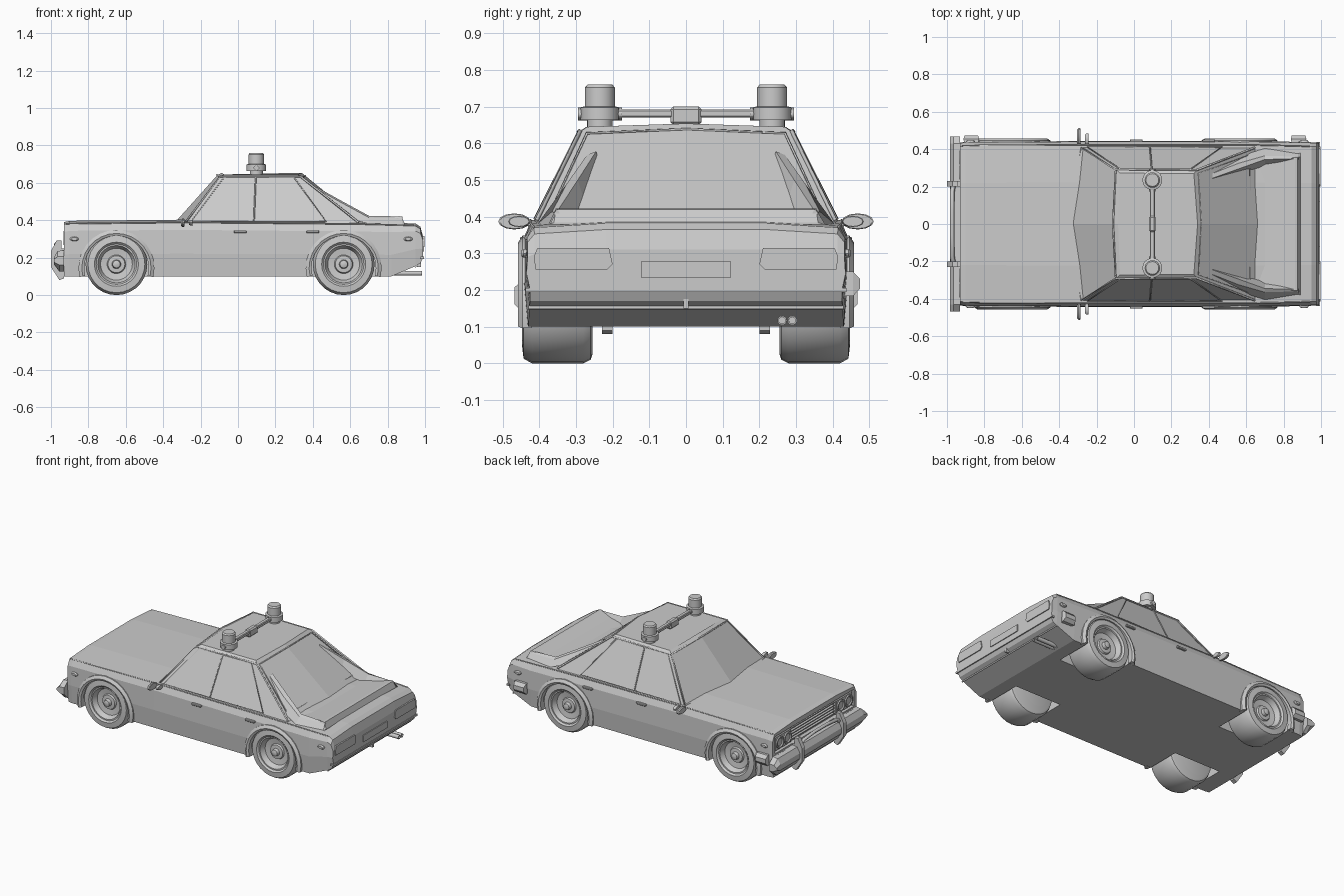
import bpy, bmesh
from math import sin, cos, pi, radians
from mathutils import Vector

if "Cube" in bpy.data.objects:
    bpy.data.objects.remove(bpy.data.objects["Cube"])


def finish(bm, name, smooth=0):
    bmesh.ops.recalc_face_normals(bm, faces=bm.faces)
    me = bpy.data.meshes.new(name)
    bm.to_mesh(me)
    bm.free()
    ob = bpy.data.objects.new(name, me)
    bpy.context.collection.objects.link(ob)
    bpy.context.view_layer.objects.active = ob
    if smooth:
        bpy.ops.object.select_all(action='DESELECT')
        ob.select_set(True)
        bpy.ops.object.shade_smooth_by_angle(angle=radians(smooth))
    return ob


def loft(name, rings, caps=True, closed=False, smooth=0):
    """Skin a list of equal-length point loops."""
    bm = bmesh.new()
    vs = [[bm.verts.new(p) for p in r] for r in rings]
    n = len(vs[0])
    for a, b in zip(vs, vs[1:] + (vs[:1] if closed else [])):
        for i in range(n):
            bm.faces.new((a[i], a[(i + 1) % n], b[(i + 1) % n], b[i]))
    if caps and not closed:
        bm.faces.new(vs[0])
        bm.faces.new(vs[-1])
    return finish(bm, name, smooth)


def box(name, c, s, bevel=0.0):
    bm = bmesh.new()
    bmesh.ops.create_cube(bm, size=1)
    for v in bm.verts:
        v.co = Vector([v.co[i] * s[i] + c[i] for i in range(3)])
    if bevel:
        bmesh.ops.bevel(bm, geom=bm.edges[:], offset=bevel, segments=1, affect='EDGES')
    return finish(bm, name)


def lathe(name, c, axis, prof, n=24, squash=1.0):
    """Spin (radius, offset) pairs about axis; squash flattens the second direction."""
    def pt(r, h, t):
        u, v = r * cos(t), r * sin(t) * squash
        d = {'x': (h, u, v), 'y': (u, h, v), 'z': (u, v, h)}[axis]
        return Vector(c) + Vector(d)
    return loft(name, [[pt(r, h, 2 * pi * i / n) for i in range(n)] for r, h in prof], smooth=35)


def bar(name, pts, r=0.005, cyclic=False):
    cu = bpy.data.curves.new(name, 'CURVE')
    cu.dimensions = '3D'
    cu.bevel_depth, cu.bevel_resolution, cu.use_fill_caps = r, 0, True
    sp = cu.splines.new('POLY')
    sp.points.add(len(pts) - 1)
    for p, q in zip(sp.points, pts):
        p.co = (*q, 1)
    sp.use_cyclic_u = cyclic
    ob = bpy.data.objects.new(name, cu)
    bpy.context.collection.objects.link(ob)


def cut(ob, cutter):
    m = ob.modifiers.new('cut', 'BOOLEAN')
    m.operation, m.object, m.solver = 'DIFFERENCE', cutter, 'EXACT'
    bpy.context.view_layer.objects.active = ob
    bpy.ops.object.modifier_apply(modifier=m.name)
    bpy.data.objects.remove(cutter)


# Lower body lofted along x: (x, bottom, top, half width)
def section(x, zb, zt, w):
    half = [(w - .01, zb), (w, zb + .4 * (zt - zb)), (w - .003, zb + .82 * (zt - zb)),
            (w - .022, zt - .012), (w * .5, zt)]
    return [(x, y, z) for y, z in half] + [(x, -y, z) for y, z in reversed(half)]


body = loft('body', [section(*s) for s in (
    (-.93, .1, .39, .435), (-.9, .1, .397, .44), (-.3, .1, .403, .443), (.64, .1, .393, .443),
    (.82, .1, .388, .44), (.95, .155, .382, .437), (.975, .17, .365, .435), (.99, .2, .31, .435))])

# Wheels, arches and flares
WZ = .165
for wx, end in ((-.65, 'front'), (.565, 'rear')):
    for s, side in ((-1, 'right'), (1, 'left')):
        cut(body, lathe('arch_cutter', (wx, 0, WZ - .01), 'y', [(.178, s * .2), (.178, s * .6)]))
        tag = f'{end}_{side}'
        lathe('tyre_' + tag, (wx, 0, WZ), 'y', [(r, s * y) for r, y in (
            (.14, .255), (.155, .26), (.165, .28), (.165, .42), (.152, .443), (.118, .447),
            (.108, .437), (.1, .437), (.085, .405), (.05, .40), (.045, .41), (.024, .412),
            (.02, .432), (.008, .436))], 28)
        rings = []
        for k in range(17):
            t = radians(-14 + 208 * k / 16)
            rings.append([(wx + r * cos(t), s * y, .145 + r * sin(t)) for r, y in (
                (.172, .42), (.172, .452), (.185, .458), (.203, .446), (.203, .42))])
        loft('flare_' + tag, rings, smooth=35)

# Recessed grille, slats and headlights
cut(body, box('grille_cutter', (-.94, 0, .305), (.07, .82, .11)))
for k in range(5):
    box('grille_slat', (-.912, 0, .27 + .018 * k), (.016, .44, .006))
for s in (-1, 1):
    box('headlight_bezel', (-.913, s * .315, .305), (.025, .17, .095), .005)
    for y in (.275, .355):
        lathe('headlight', (-.93, s * y, .305), 'x', [(.038, .01), (.038, -.004), (.03, -.004), (.024, .002)], 20)
    box('indicator', (-.932, s * .36, .225), (.01, .09, .03))

# Cabin with a slightly crowned roof
def hoop(front, back, wf, wb, zc, ze, bow):
    return [(front - bow, 0, zc), (front, wf, ze), (back, wb, ze),
            (back + .02, 0, zc), (back, -wb, ze), (front, -wf, ze)]


def roof(name, rings):
    loft(name, rings)


roof('cabin', [hoop(-.28, .65, .415, .408, .385, .38, .06), hoop(-.095, .335, .292, .287, .642, .632, .015),
               hoop(-.075, .32, .272, .27, .654, .645, .01)])

# Window trims and pillars
def lerp(a, b, t):
    return tuple(Vector(a).lerp(Vector(b), t))


bar('windshield_trim', [(-.343, 0, .396), (-.282, .408, .389), (-.097, .289, .631), (-.112, 0, .642),
                        (-.097, -.289, .631), (-.282, -.408, .389)], .006, True)
bar('rear_window_trim', [(.345, -.27, .627), (.36, 0, .638), (.345, .27, .627), (.62, .37, .412),
                         (.62, -.37, .412)], .004, True)
for s in (-1, 1):
    bar('side_window_trim', [(-.25, s * .412, .394), (-.075, s * .294, .628), (.3, s * .292, .628),
                             (.47, s * .412, .394)], .004, True)
    bar('roof_gutter', [(-.097, s * .292, .633), (.335, s * .289, .633), (.645, s * .408, .388)], .006)
    bar('door_pillar', [(.085, s * .413, .392), (.095, s * .293, .63)], .004)
    bar('belt_trim', [(-.92, s * .419, .381), (-.3, s * .424, .39), (.64, s * .423, .381), (.94, s * .416, .372)], .004)

# Rear buttresses and the raised boot spoiler
for s in (-1, 1):
    loft('buttress', [[(x, s * y, z) for y, z in ((yi, zb), (ym, zt), (yo, zt - .01), (yb, zb))]
                      for x, yi, ym, yo, yb, zb, zt in (
                          (.42, .235, .245, .27, .30, .54, .578), (.56, .27, .295, .325, .36, .42, .50),
                          (.70, .31, .345, .365, .405, .38, .424), (.88, .33, .35, .36, .375, .378, .42))])
loft('boot_spoiler', [[(x, -w - .02, .378), (x, -w, z), (x, w, z), (x, w + .02, .378)]
                      for x, w, z in ((.66, .34, .386), (.78, .35, .402), (.86, .355, .422), (.875, .355, .42), (.89, .36, .384))])

# Front bumper with push guards
def bumper_ring(y, k):
    return [(x, y, .185 + z * k) for x, z in ((-.93, .055), (-.965, .05), (-.985, .015), (-.985, -.02), (-.955, -.06), (-.93, -.06))]


loft('front_bumper', [bumper_ring(y, k) for y, k in ((-.468, .4), (-.43, 1), (.43, 1), (.468, .4))])
for s in (-1, 1):
    loft('bumper_guard', [[(x, s * .215 + d, z) for x, z in (
        (-.93, .09), (-.955, .08), (-1, .15), (-1, .235), (-.97, .292), (-.945, .292), (-.945, .25), (-.93, .25))]
        for d in (-.014, .014)])
bar('push_bar', [(-.965, -.215, .235), (-.972, -.17, .262), (-.972, -.06, .272), (-.972, .06, .272),
                 (-.972, .17, .262), (-.965, .215, .235)], .013)

# Tail panel: lamps, plate, bumper strip, exhausts
for s in (-1, 1):
    loft('tail_light', [[(x, s * y, z) for y, z in ((.2, .27), (.215, .256), (.41, .256), (.415, .29),
                                                    (.405, .315), (.21, .315))] for x in (.97, .996)])
box('rear_plate', (.988, 0, .256), (.014, .245, .044))
box('rear_bumper_strip', (.984, 0, .2), (.02, .875, .012))
bar('rear_lower_trim', [(.95, -.43, .152), (.95, .43, .152)], .006)
box('tow_bracket', (.968, 0, .175), (.02, .014, .05))
for y in (.262, .29):
    lathe('exhaust_pipe', (0, y, .117), 'x', [(.013, .78), (.013, .985), (.009, .985), (.009, .95)], 12)

# Side fittings
for s in (-1, 1):
    for x in (-.875, .91):
        lathe('side_marker', (x, 0, .3), 'y', [(.024, s * .42), (.024, s * .443), (.016, s * .449)], 16, .5)
    for x in (.012, .4):
        box('door_handle', (x, s * .445, .338), (.068, .016, .014), .003)
    for x, y, r in ((-.295, .468, .044), (-.252, .455, .03)):
        lathe('wing_mirror', (x, s * y, .387), 'x', [(r * .8, -.009), (r, -.003), (r, .006), (r * .9, .009)], 12, .5)
        bar('mirror_stalk', [(x, s * .4, .372), (x, s * .45, .385)], .006)
for x in (-.87, .88):
    loft('side_box', [[(x - w, y, .217 - h), (x + w, y, .217 - h), (x + w, y, .217 + h), (x - w, y, .217 + h)]
                      for y, w, h in ((.43, .036, .034), (.455, .042, .034), (.474, .036, .014))])

# Roof beacons and crossbar
for s in (-1, 1):
    lathe('beacon', (.098, s * .235, 0), 'z', [(.035, .63), (.035, .663), (.053, .664), (.053, .698),
                                               (.041, .701), (.041, .752), (.034, .76)], 20)
    bar('beacon_clamp', [(.098, s * .175, .68), (.098, s * .295, .68)], .018)
box('light_bar', (.098, 0, .681), (.026, .4, .022), .004)
box('light_bar_mount', (.098, 0, .675), (.036, .085, .05), .008)
